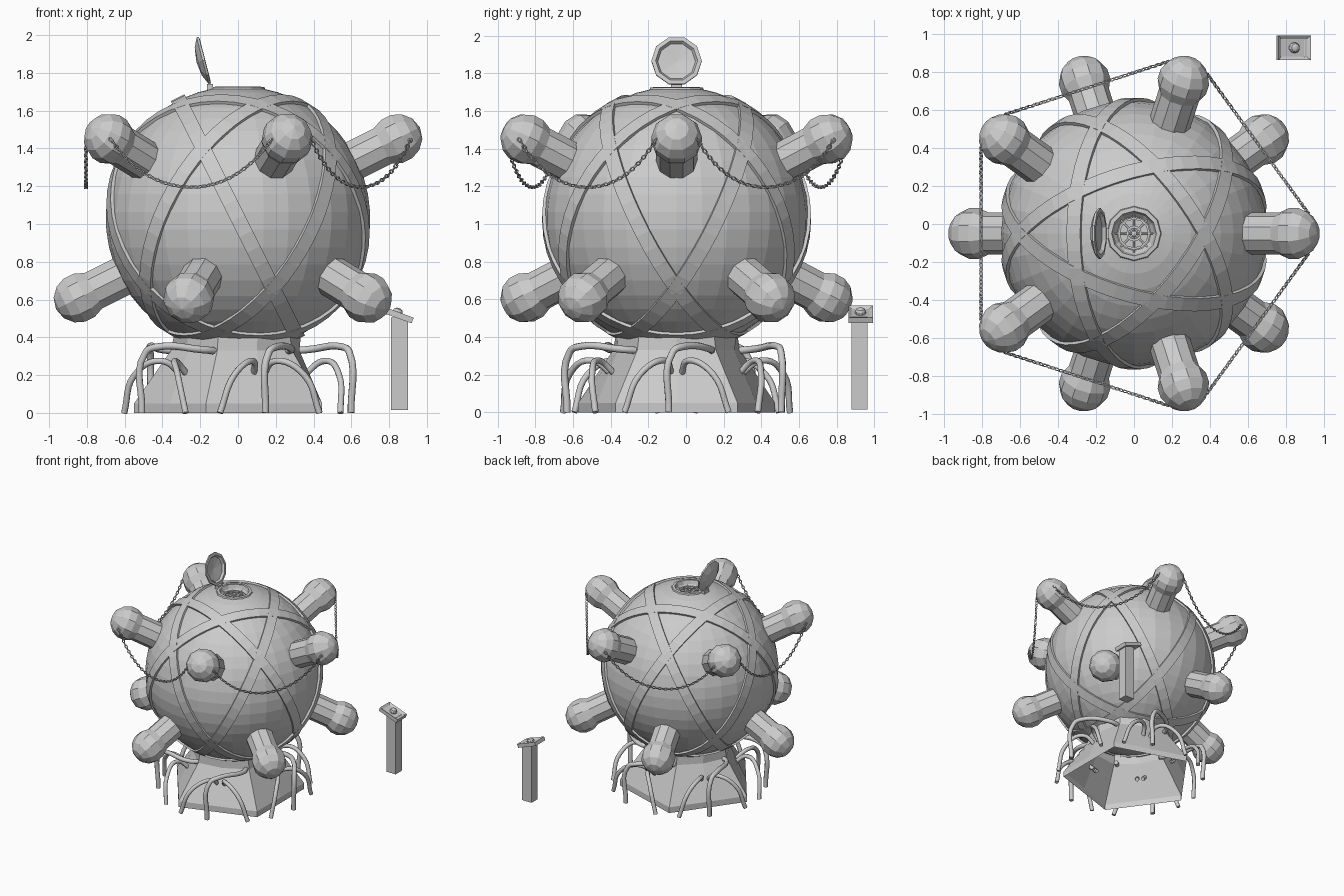
import bpy, bmesh
from math import sin, cos, radians, pi, cosh
from mathutils import Vector, Matrix

if "Cube" in bpy.data.objects:
    bpy.data.objects.remove(bpy.data.objects["Cube"])

C = Vector((0, -0.05, 1.03))      # centre of the sphere
R = 0.70


def finish(name, bm, mat=Matrix()):
    bmesh.ops.remove_doubles(bm, verts=bm.verts, dist=1e-5)
    bmesh.ops.recalc_face_normals(bm, faces=bm.faces)
    me = bpy.data.meshes.new(name)
    bm.to_mesh(me)
    bm.free()
    ob = bpy.data.objects.new(name, me)
    ob.matrix_world = mat
    bpy.context.collection.objects.link(ob)
    return ob


def aim(loc, axis):
    return Matrix.Translation(loc) @ Vector(axis).to_track_quat('Z', 'Y').to_matrix().to_4x4()


def lathe(name, prof, n, loc=(0, 0, 0), axis=(0, 0, 1), closed=False):
    bm = bmesh.new()
    rings = [[bm.verts.new((r * cos(2 * pi * i / n), r * sin(2 * pi * i / n), z))
              for i in range(n)] for r, z in prof]
    pairs = list(zip(rings, rings[1:])) + ([(rings[-1], rings[0])] if closed else [])
    for a, b in pairs:
        for i in range(n):
            j = (i + 1) % n
            bm.faces.new((a[i], a[j], b[j], b[i]))
    bmesh.ops.dissolve_degenerate(bm, dist=1e-6, edges=bm.edges)
    return finish(name, bm, aim(Vector(loc), axis))


def polar(r, az, z):
    a = radians(az)
    return Vector((r * cos(a), r * sin(a) - 0.05, z))


def direction(az, up):
    a, e = radians(az), radians(26.57) * up
    return Vector((cos(a) * cos(e), sin(a) * cos(e), sin(e)))


def tube(name, pts, rad):
    cu = bpy.data.curves.new(name, 'CURVE')
    cu.dimensions, cu.bevel_depth, cu.bevel_resolution = '3D', rad, 2
    cu.resolution_u, cu.use_fill_caps = 6, True
    sp = cu.splines.new('BEZIER')
    sp.bezier_points.add(len(pts) - 1)
    for b, p in zip(sp.bezier_points, pts):
        b.co = p
        b.handle_left_type = b.handle_right_type = 'AUTO'
    ob = bpy.data.objects.new(name, cu)
    bpy.context.collection.objects.link(ob)


def box(name, size, loc, tilt=0, inset=0):
    bm = bmesh.new()
    bmesh.ops.create_cube(bm, size=1)
    bmesh.ops.scale(bm, vec=size, verts=bm.verts)
    if inset:
        top = max(bm.faces, key=lambda f: f.calc_center_median().z)
        bmesh.ops.inset_region(bm, faces=[top], thickness=inset)
        bmesh.ops.translate(bm, vec=(0, 0, -0.012), verts=top.verts)
    return finish(name, bm, Matrix.Translation(loc) @ Matrix.Rotation(tilt, 4, 'Y'))


# Sphere shell with an open hatchway at the top
start = 9.9
arc = [radians(start + (180 - start) * i / 22) for i in range(23)]
lathe("sphere_body", [(R * sin(a), R * cos(a)) for a in arc], 32, C)

# Hatchway: rim, recessed floor and hand wheel
lathe("hatch_well", [(0.145, 0.682), (0.14, 0.695), (0.118, 0.697), (0.108, 0.665),
                     (0.09, 0.645), (0, 0.645)], 12, C)
for r in (0.035, 0.08):
    lathe("hatch_wheel_ring", [(r - .006, .645), (r - .006, .66), (r + .006, .66), (r + .006, .645)],
          12, C, closed=True)
lathe("hatch_wheel_hub", [(0.015, 0.645), (0.015, 0.668), (0, 0.672)], 8, C)
for k in range(8):
    a = k * 45
    tube("hatch_wheel_spoke", [polar(0.01, a, 1.685), polar(0.105, a, 1.685)], 0.005)

# Open lid and its hinge
lathe("hatch_lid", [(0, -.034), (.08, -.024), (.134, 0), (.134, .012), (.112, .014),
                    (.10, -.004), (0, -.016)], 10, (-0.187, -0.05, 1.865), (0.97, 0, 0.25))
box("lid_hinge", (0.03, 0.06, 0.03), (-0.148, -0.05, 1.725))

# Raised straps along five great circles
for k in range(5):
    lathe("strap", [(0.68, -.04), (0.714, -.04), (0.714, .04), (0.68, .04)], 48, C,
          direction(72 * k, 1), closed=True)

# Ball-ended spikes in an upper and a lower ring
ball = [(.137 * cos(radians(a)), .94 + .137 * sin(radians(a))) for a in (-34, -12, 12, 36, 62, 90)]
for k in range(5):
    lathe("upper_spike", [(.11, .6), (.11, .855)] + ball, 10, C, direction(72 * k, 1))
    lathe("lower_spike", [(.11, .6), (.11, .855)] + ball, 10, C, direction(72 * k + 36, -1))

# Chains sagging between the upper spikes
bm = bmesh.new()
N, LINKS = 8, 44


def add_link(pos, tangent, roll):
    m = aim(pos, tangent) @ Matrix.Rotation(roll, 4, 'Z')
    v = [[bm.verts.new(m @ Vector(((.009 + .0042 * cos(q * pi / 2)) * cos(p * 2 * pi / N),
                                   .0042 * sin(q * pi / 2),
                                   (.0135 + .0042 * cos(q * pi / 2)) * sin(p * 2 * pi / N))))
          for q in range(4)] for p in range(N)]
    for p in range(N):
        for q in range(4):
            bm.faces.new((v[p][q], v[(p + 1) % N][q], v[(p + 1) % N][(q + 1) % 4], v[p][(q + 1) % 4]))


for k in range(5):
    a, b = polar(.92, 72 * k + 7, 0), polar(.92, 72 * k + 65, 0)

    def on_chain(t):
        p = a.lerp(b, t)
        p.z = 1.195 + 0.25 * (cosh(1.6 * (2 * t - 1)) - 1) / (cosh(1.6) - 1)
        return p
    fine = [on_chain(i / 400) for i in range(401)]
    length = [0]
    for p, q in zip(fine, fine[1:]):
        length.append(length[-1] + (q - p).length)
    j = 0
    for i in range(LINKS + 1):
        while j < 399 and length[j] < length[-1] * i / LINKS:
            j += 1
        add_link(fine[j], fine[j + 1] - fine[j], radians(45 + 90 * (i % 2)))
finish("chains", bm)

# Pedestal: pentagonal foot blending into a ten-sided neck, open underneath
bm = bmesh.new()
rings = []
for z, rc, rf in ((0, .55, .445), (.05, .55, .445), (.33, .355, .325), (.43, .335, .335)):
    rings.append([bm.verts.new(polar(rc if i % 2 else rf, 36 * i, z)) for i in range(10)])
for lo, hi in zip(rings, rings[1:]):
    for i in range(10):
        j = (i + 1) % 10
        bm.faces.new((lo[i], lo[j], hi[j], hi[i]))
finish("pedestal", bm)

# Pipes arching from the pedestal to the floor
for k in range(5):
    f = 72 * k
    for s in (-1, 1):
        tube("arched_pipe", [polar(.34, f + 4 * s, .19), polar(.46, f + 8 * s, .275),
                             polar(.57, f + 20 * s, .20), polar(.61, f + 27 * s, 0)], 0.017)
    c = f + 36
    tube("elbow_pipe", [polar(.31, c, .325), polar(.41, c - 10, .335), polar(.55, c - 32, .35),
                        polar(.59, c - 38, .32), polar(.60, c - 40, 0)], 0.019)

# Control post with a tilted panel and a button
tilt = radians(20)
box("control_post", (0.09, 0.085, 0.49), (0.855, 0.922, 0.26))
box("control_panel", (0.18, 0.13, 0.032), (0.84, 0.927, 0.52), tilt, 0.026)
up = Vector((sin(tilt), 0, cos(tilt)))
lathe("control_button", [(.028, 0), (.028, .018), (.022, .03), (.01, .036), (0, .037)], 10,
      Vector((0.84, 0.927, 0.52)), up)
